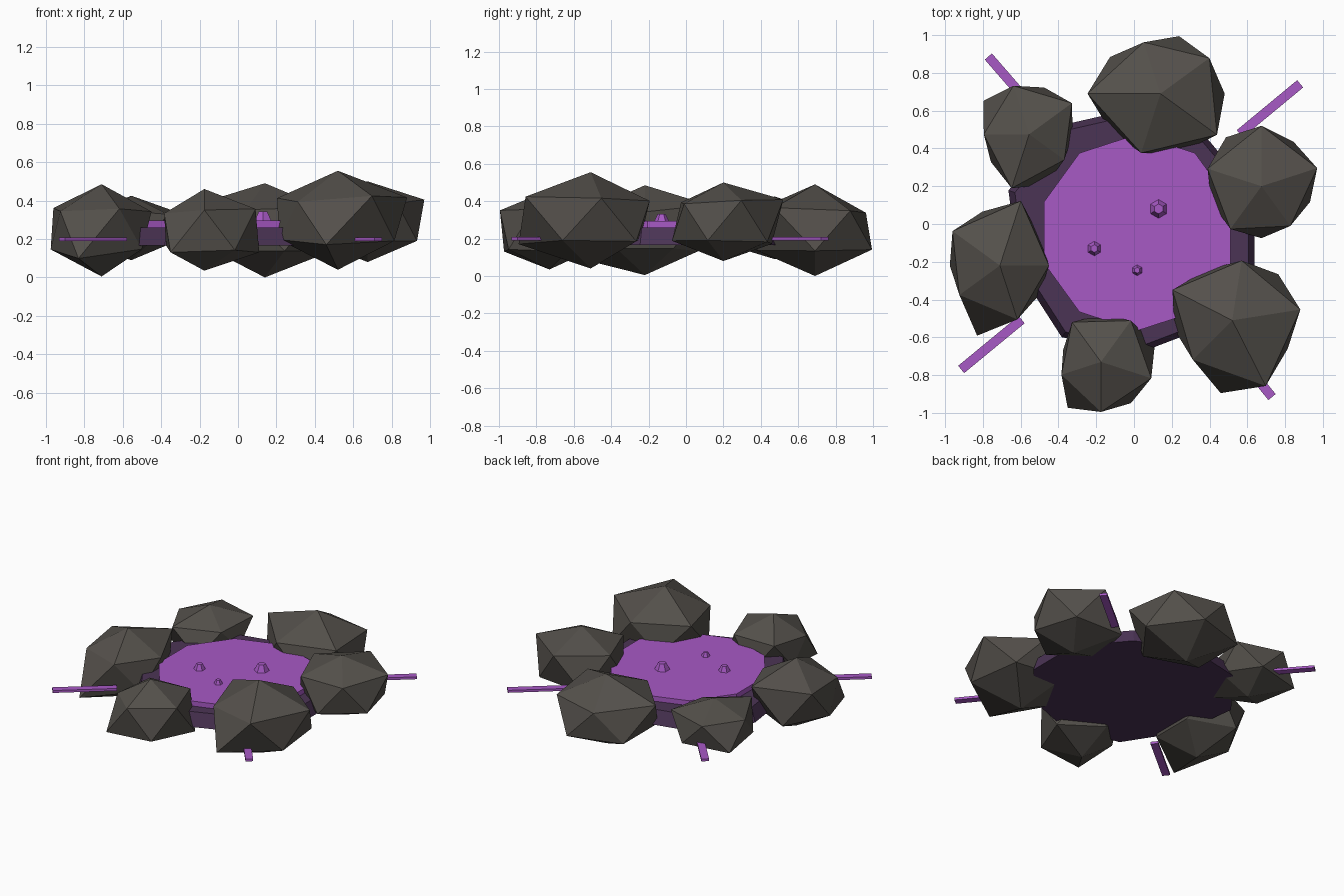
import bpy, bmesh, math
from mathutils import Vector

if "Cube" in bpy.data.objects:
    bpy.data.objects.remove(bpy.data.objects["Cube"])


def material(name, color):
    m = bpy.data.materials.new(name)
    m.diffuse_color = (*color, 1)
    m.use_nodes = True
    m.node_tree.nodes["Principled BSDF"].inputs["Base Color"].default_value = m.diffuse_color
    return m


STONE = material("dark stone", (0.088, 0.080, 0.070))
DARK = material("dark purple", (0.071, 0.034, 0.091))
BRIGHT = material("bright purple", (0.39, 0.10, 0.56))


def finish(name, bm, mat):
    bmesh.ops.recalc_face_normals(bm, faces=bm.faces)
    me = bpy.data.meshes.new(name)
    bm.to_mesh(me)
    bm.free()
    me.materials.append(mat)
    ob = bpy.data.objects.new(name, me)
    bpy.context.collection.objects.link(ob)
    return ob


def rock(name, x, y, z_low, z_high, squash, phase, upper, lower):
    """Lumpy icosahedron: two poles and two staggered rings of five."""
    bm = bmesh.new()
    zc = (z_low + z_high) / 2
    top = bm.verts.new((x, y, z_high))
    bottom = bm.verts.new((x, y, z_low))

    def ring(radii, start, sign):
        return [bm.verts.new((x + r * math.cos(math.radians(start + 72 * i)),
                              y + r * math.sin(math.radians(start + 72 * i)),
                              zc + sign * 0.5 * squash * r))
                for i, r in enumerate(radii)]
    up = ring(upper, phase, 1)
    low = ring(lower, phase + 36, -1)
    for i in range(5):
        j = (i + 1) % 5
        bm.faces.new((top, up[i], up[j]))
        bm.faces.new((up[i], low[i], up[j]))
        bm.faces.new((low[i], low[j], up[j]))
        bm.faces.new((bottom, low[j], low[i]))
    finish(name, bm, STONE)


def frustum(name, x, y, z0, z1, radii, top_scale, phase, mat):
    """Closed prism whose corner radii shrink toward the top."""
    bm = bmesh.new()
    n = len(radii)
    rings = []
    for z, s in ((z0, 1), (z1, top_scale)):
        rings.append([bm.verts.new((x + s * r * math.cos(math.radians(phase + 360 / n * i)),
                                    y + s * r * math.sin(math.radians(phase + 360 / n * i)), z))
                      for i, r in enumerate(radii)])
    a, b = rings
    bm.faces.new(a[::-1])
    bm.faces.new(b)
    for i in range(n):
        j = (i + 1) % n
        bm.faces.new((a[i], a[j], b[j], b[i]))
    finish(name, bm, mat)


# Ring of rocks around the pool
rock("rock_back", 0.14, 0.69, 0.00, 0.49, 0.65, 36,
     (.32, .286, .386, .33, .37), (.32, .33, .33, .33, .34))
rock("rock_right", 0.675, 0.20, 0.08, 0.50, 0.74, 18,
     (.31, .32, .30, .28, .26), (.29, .32, .28, .275, .27))
rock("rock_front_right", 0.52, -0.51, 0.04, 0.555, 0.65, 9,
     (.365, .32, .355, .295, .39), (.345, .30, .31, .39, .33))
rock("rock_front", -0.175, -0.73, 0.035, 0.46, 0.78, 54,
     (.27, .26, .22, .265, .28), (.25, .21, .30, .27, .30))
rock("rock_left", -0.71, -0.22, 0.005, 0.485, 0.75, 0,
     (.26, .36, .31, .265, .30), (.26, .30, .265, .39, .26))
rock("rock_back_left", -0.555, 0.475, 0.09, 0.425, 0.62, 36,
     (.28, .27, .24, .30, .23), (.26, .30, .25, .28, .23))

# Pool basin and the glowing surface on it
frustum("pool_basin", 0.02, -0.045, 0.165, 0.26,
        (.65, .62, .66, .70, .72, .66, .685, .64, .62, .65), 0.95, 18, DARK)
frustum("pool_surface", 0.017, -0.045, 0.24, 0.295, (.52,) * 10, 1.0, 18, BRIGHT)

# Bubbles
for i, (x, y, r) in enumerate(((.13, .08, .052), (-.21, -.13, .041), (.017, -.245, .031))):
    frustum(f"bubble_{i + 1}", x, y, 0.29, 0.295 + r * 0.9, (r,) * 6, 0.5, 30, BRIGHT)

# Thin tendrils running outward between the rocks
for i, (x, y, a) in enumerate(((.72, .61, 39.6), (-.635, .73, 131),
                               (-.755, -.638, 219.5), (.60, -.755, -51))):
    bm = bmesh.new()
    bmesh.ops.create_cube(bm, size=1)
    bmesh.ops.scale(bm, verts=bm.verts, vec=(0.415, 0.05, 0.017))
    ob = finish(f"tendril_{i + 1}", bm, BRIGHT)
    ob.location = Vector((x, y, 0.199))
    ob.rotation_euler.z = math.radians(a)
